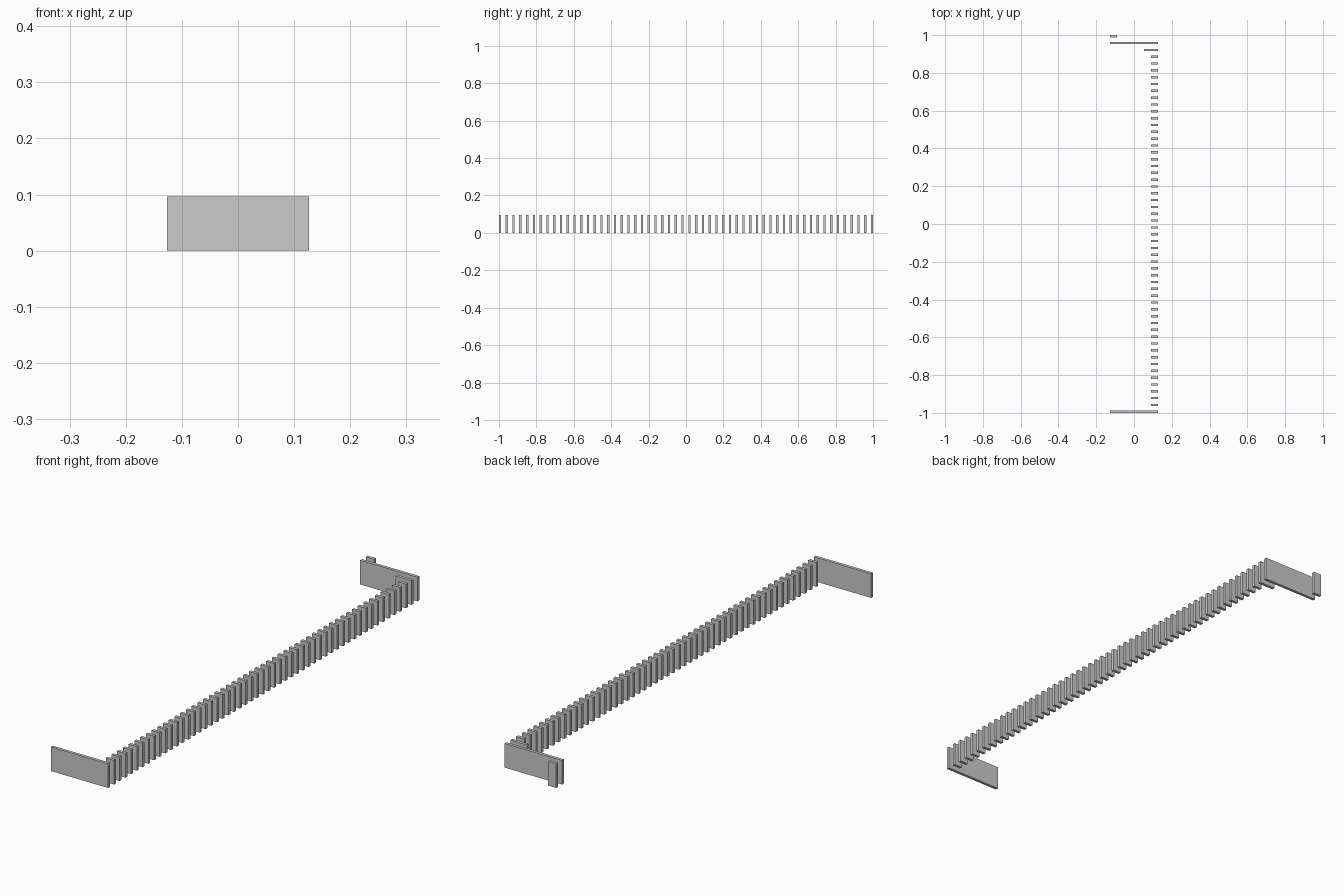
import bpy, bmesh
from mathutils import Matrix, Vector

if "Cube" in bpy.data.objects:
    bpy.data.objects.remove(bpy.data.objects["Cube"])

N = 56                    # rows of slats along y
T = 2 / (3 * N - 2)       # slat thickness; gaps are twice as wide
PITCH = 3 * T
H = 8 * T                 # slat height
HALF = 3.5 * PITCH        # half of the overall width


def slat(name, row, x0, x1):
    """Upright slat spanning x0..x1, row counted from the front."""
    y = -1 + T / 2 + row * PITCH
    bm = bmesh.new()
    bmesh.ops.create_cube(bm, size=1, matrix=Matrix.Diagonal((x1 - x0, T, H, 1)))
    mesh = bpy.data.meshes.new(name)
    bm.to_mesh(mesh)
    bm.free()
    ob = bpy.data.objects.new(name, mesh)
    ob.location = Vector(((x0 + x1) / 2, y, H / 2))
    bpy.context.collection.objects.link(ob)
    return ob


# full-width end panels
slat("front_panel", 0, -HALF, HALF)
slat("back_panel", N - 2, -HALF, HALF)

# short stub behind the back panel, on the left
slat("back_stub", N - 1, -HALF, -HALF + PITCH)

# double-width slat in front of the back panel
slat("wide_slat", N - 3, HALF - 2 * PITCH, HALF)

# long row of narrow slats on the right, repeated with an array
row = slat("slat_row", 1, HALF - PITCH, HALF)
arr = row.modifiers.new("repeat", 'ARRAY')
arr.count = N - 4
arr.use_relative_offset = False
arr.use_constant_offset = True
arr.constant_offset_displace = (0, PITCH, 0)
